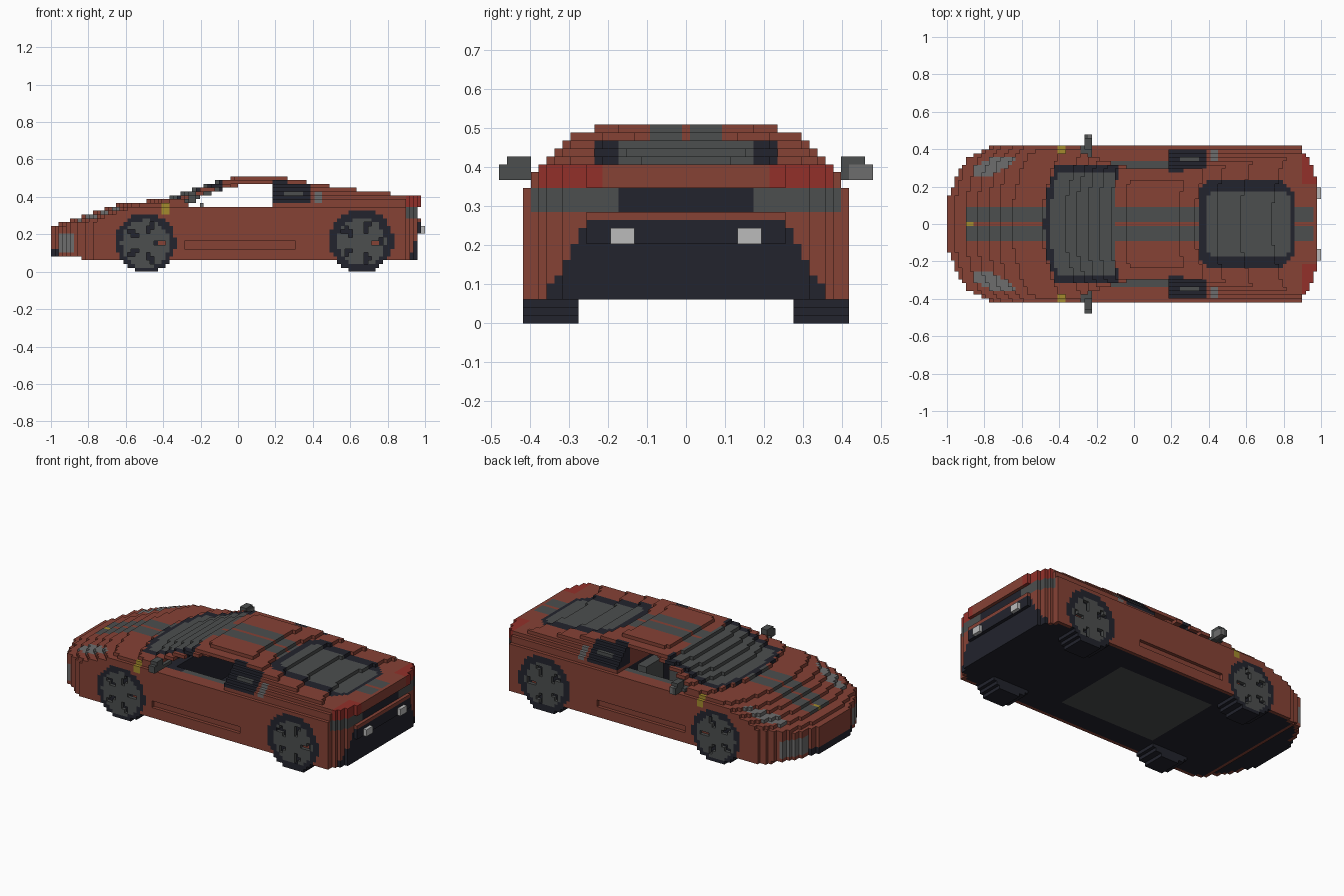
import bpy
import math

if "Cube" in bpy.data.objects:
    bpy.data.objects.remove(bpy.data.objects["Cube"], do_unlink=True)

V = 2 / 98          # block size
grid = {}           # cell -> part name
parts = {}          # part name -> material


def make_material(name, rgb):
    m = bpy.data.materials.new(name)
    m.use_nodes = True
    m.diffuse_color = (*rgb, 1)
    bsdf = m.node_tree.nodes["Principled BSDF"]
    bsdf.inputs["Base Color"].default_value = (*rgb, 1)
    bsdf.inputs["Roughness"].default_value = 0.8
    return m


RED = make_material("brick red", (0.24, 0.054, 0.036))
GREY = make_material("slate grey", (0.072, 0.077, 0.077))
DARK = make_material("blue black", (0.016, 0.017, 0.026))
PALE = make_material("mid grey", (0.155, 0.155, 0.155))
CHROME = make_material("light grey", (0.5, 0.5, 0.5))
YELLOW = make_material("yellow", (0.37, 0.26, 0.026))
LAMP = make_material("lamp red", (0.29, 0.03, 0.023))


def lerp(points, t):
    if t <= points[0][0]:
        return points[0][1]
    for (a, p), (b, q) in zip(points, points[1:]):
        if t <= b:
            return p + (q - p) * (t - a) / (b - a)
    return points[-1][1]


ROOFLINE = [(-1, .24), (-.9, .275), (-.8, .31), (-.7, .345), (-.6, .367), (-.4, .385),
            (-.25, .44), (-.1, .49), (0, .51), (.2, .51), (.4, .465), (.6, .435), (.8, .412)]
NOSE = [(.12, 0), (.2, .03), (.3, .07), (.36, .12), (.4, .2), (.42, .26)]
TAIL = [(.2, .02), (.3, .04), (.36, .08), (.42, .12)]
HALF_WIDTH = [(.345, .42), (.36, .395), (.4, .38), (.42, .36), (.44, .335),
              (.46, .32), (.48, .3), (.5, .24)]


def top(x, y):
    return lerp(ROOFLINE, x - 0.6 * lerp(NOSE, y))


def in_body(x, y, z):
    return (y < lerp(HALF_WIDTH, z) and z < top(x, y)
            and -1 + lerp(NOSE, y) < x < 1 - lerp(TAIL, y))


def skin(x, y, z):
    """True within two blocks of the upper surface."""
    return top(x, y) - z < 2.2 * V


def brush(xr, yr, zr, test=None, sides=(-1, 1)):
    """Cells in a box, mirrored in y; test takes x, |y|, z."""
    for i in range(98):
        x = (i + .5) * V - 1
        if xr[0] < x < xr[1]:
            for j in range(25):
                y = j * V
                if yr[0] <= y < yr[1]:
                    for k in range(26):
                        z = (k + .5) * V
                        if zr[0] < z < zr[1] and (test is None or test(x, y, z)):
                            for s in sides:
                                yield i, s * j, k


def add(part, mat, *args, **kw):
    parts[part] = mat
    for c in brush(*args, **kw):
        grid[c] = part


def recolour(part, mat, *args, **kw):
    parts[part] = mat
    for c in brush(*args, **kw):
        if c in grid:
            grid[c] = part


def carve(*args, **kw):
    for c in brush(*args, **kw):
        grid.pop(c, None)


ALL = (-1, 1)

# Body shell
add("body", RED, ALL, (0, .43), (.06, .52), in_body)
carve((-1, -.84), (0, .43), (.06, .08))
carve((.955, 1), (0, .3), (.06, .2))
carve((.95, 1), (0, .39), (.286, .347))
carve((-.28, .31), (.4, .43), (.12, .165))

# Stripes along bonnet, roof and tail
recolour("stripes", GREY, (-.9, .95), (.01, .095), (.2, .52), skin)

# Windscreen with dark surround
def screen(x, y, z, grow=0):
    front = -.45 + .6 * y * y
    return skin(x, y, z) and front - grow < x and y < .285 + grow


recolour("windscreen_frame", DARK, (-.5, -.09), (0, .34), (.34, .52),
         lambda x, y, z: screen(x, y, z, .03) and (x < -.12 or y > .24))
recolour("windscreen", GREY, (-.48, -.1), (0, .3), (.34, .52), screen)

# Engine cover glass with dark surround
recolour("engine_cover_frame", DARK, (.35, .85), (0, .24), (.38, .5),
         lambda x, y, z: skin(x, y, z) and abs(x - .6) + y < .43)
recolour("engine_cover", GREY, (.39, .83), (0, .18), (.38, .5),
         lambda x, y, z: skin(x, y, z) and abs(x - .61) + y < .37)

# Rear quarter panels
recolour("quarter_vent", DARK, (.18, .38), (.27, .4), (.37, .48),
         lambda x, y, z: top(x, y) - z > 1.2 * V or y > .3)
recolour("quarter_glass", GREY, (.24, .34), (.31, .4), (.4, .435))
recolour("shoulder_vent", PALE, (.41, .45), (.34, .39), (.36, .42))

# Hollow cabin and open side windows
recolour("cabin_lining", DARK, (-.32, .22), (0, .33), (.08, .345))
carve((-.3, .19), (0, .3), (.1, .5), lambda x, y, z: top(x, y) - z > 2.1 * V)
carve((-.26, .19), (.28, .43), (.347, .5), lambda x, y, z: top(x, 0) - z > 2.1 * V)
recolour("window_sill", GREY, (-.15, .19), (.29, .345), (.325, .347))
add("dashboard", DARK, (-.31, -.2), (0, .3), (.1, .34))
add("seats", GREY, (-.08, .14), (.08, .24), (.1, .19))
add("seats", GREY, (.1, .17), (.08, .24), (.1, .345))
add("steering_wheel", PALE, (-.2, -.18), (.08, .22), (.24, .36),
    lambda x, y, z: .04 < math.hypot(y - .16, z - .3) < .065, sides=(1,))

# Head lamps, front intakes and lower grille
recolour("head_lamps", PALE, (-.88, -.62), (.2, .4), (.2, .4),
         lambda x, y, z: skin(x, y, z) and
         math.hypot((x + .755) / .115, (y - .31 - .3 * (x + .755)) / .042) < 1)
recolour("front_intakes", PALE, (-.97, -.87), (.2, .39), (.1, .2))
recolour("front_grille", DARK, (-1, -.9), (0, .19), (.06, .13))

# Tail: lamps, vents, bumper
recolour("tail_lamps", LAMP, (.89, 1), (.22, .4), (.347, .408))
recolour("tail_vents", GREY, (.87, .96), (.17, .4), (.286, .347))
recolour("tail_panel", DARK, (.87, .96), (0, .175), (.286, .347))
recolour("rear_diffuser", DARK, (.88, 1), (0, .37), (.06, .265),
         lambda x, y, z: y < .355 - .55 * (z - .08))
add("exhausts", CHROME, (.97, 1), (.13, .195), (.204, .246))

# Underbody, kept inside the painted sills
def enclosed(x, y, z):
    i, j, k = round((x + 1) / V - .5), round(y / V), round(z / V - .5)
    near = [(i + a, j + b, k) for a, b in ((1, 0), (-1, 0), (0, 1), (0, -1))]
    return (i, j, k - 1) not in grid and all(c in grid for c in near)


under = [c for c in brush(ALL, (0, .41), (.06, .11), enclosed) if c in grid]
parts["underbody"] = DARK
for cell in under:
    grid[cell] = "underbody"
recolour("floor_panel", GREY, (-.34, .31), (0, .25), (.06, .08))

# Wheels: tyre, rim with openings, brake caliper
for end, cx, r in (("front", -.495, .15), ("rear", .66, .16)):
    def disc(size, inner=0):
        return lambda x, y, z: inner <= math.hypot(x - cx, z - r) < size

    def gap(x, y, z):
        d, a = math.hypot(x - cx, z - r), math.atan2(z - r, x - cx)
        return .055 < d < .115 and math.cos(5 * a) > .72

    span = (cx - .2, cx + .2)
    add(end + "_tyres", DARK, span, (.28, .42), (0, .36), disc(r + .004))
    recolour(end + "_arches", DARK, span, (.3, .42), (.1, .36), disc(r + .012, r))
    add(end + "_rims", GREY, span, (.36, .42), (0, .36), disc(.128))
    carve(span, (.4, .42), (0, .36), gap)
    recolour(end + "_rim_gaps", DARK, span, (.37, .4), (0, .36), gap)
    add(end + "_calipers", RED, (cx + .06, cx + .105), (.38, .4), (.12, .18))

# Door mirrors
add("mirror_arms", GREY, (-.28, -.22), (.32, .42), (.367, .388))
add("mirrors", GREY, (-.27, -.23), (.4, .48), (.367, .41))
add("mirrors", GREY, (-.27, -.23), (.4, .46), (.4, .43))
add("mirror_glass", PALE, (-.25, -.23), (.41, .48), (.367, .41), sides=(1,))

# Yellow side markers and nose badge
recolour("side_markers", YELLOW, (-.415, -.37), (.37, .42), (.31, .36))
recolour("nose_badge", YELLOW, (-.9, -.86), (0, .015), (.2, .32), skin)

# Turn the cells of each part into a mesh of exposed block faces
def build(part):
    verts, faces = {}, []
    for cell in (c for c, p in grid.items() if p == part):
        for axis in range(3):
            for step in (0, 1):
                beside = list(cell)
                beside[axis] += 2 * step - 1
                if tuple(beside) in grid:
                    continue
                u, w = (axis + 1) % 3, (axis + 2) % 3
                quad = []
                for a, b in ((0, 0), (1, 0), (1, 1), (0, 1)):
                    p = list(cell)
                    p[axis] += step
                    p[u] += a
                    p[w] += b
                    quad.append(verts.setdefault(tuple(p), len(verts)))
                faces.append(quad if step else quad[::-1])
    if not faces:
        return
    mesh = bpy.data.meshes.new(part)
    mesh.from_pydata([(i * V - 1, (j - .5) * V, k * V) for i, j, k in verts], [], faces)
    mesh.materials.append(parts[part])
    bpy.context.collection.objects.link(bpy.data.objects.new(part, mesh))


for name in parts:
    build(name)
